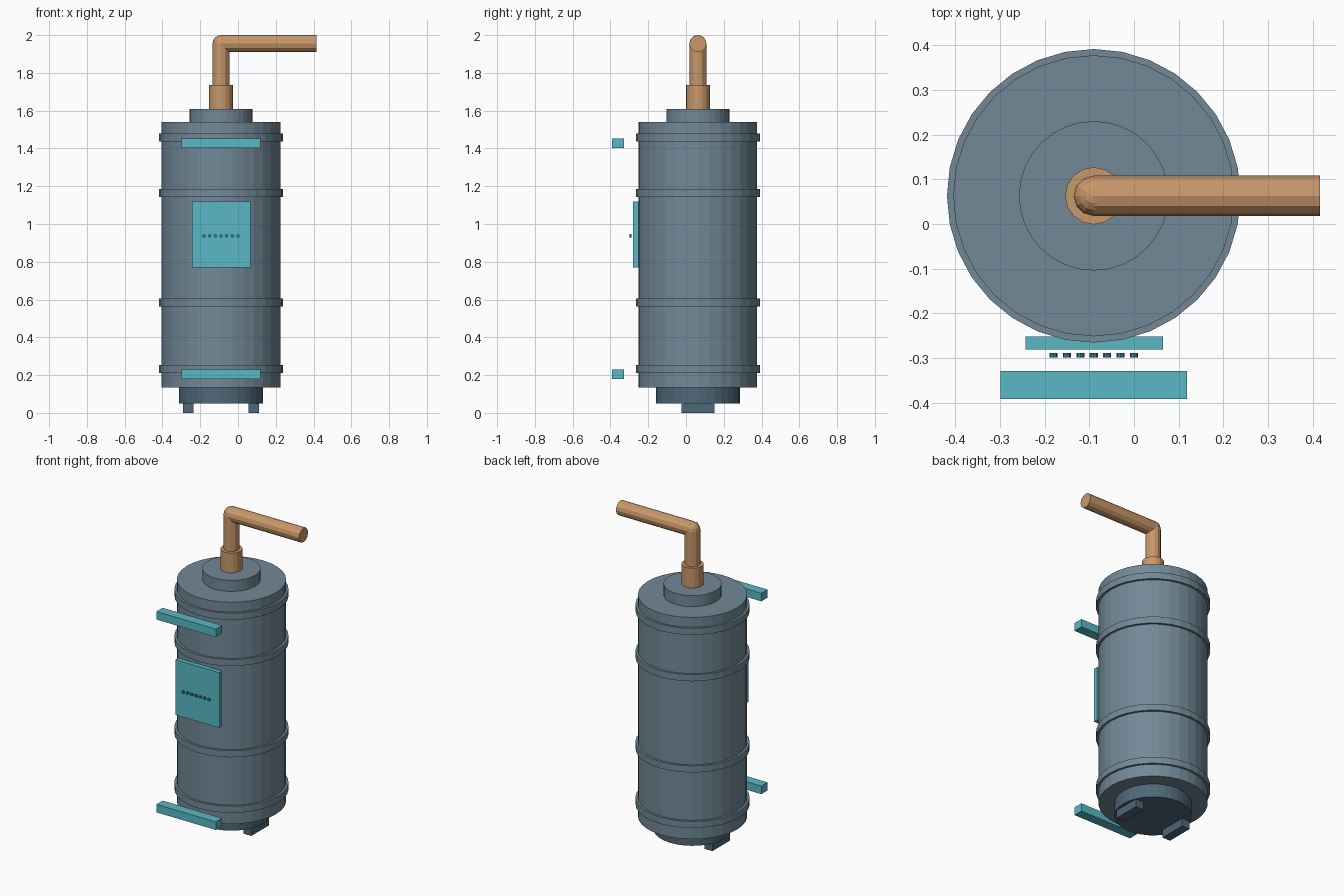
import bpy
import math

old = bpy.data.objects.get("Cube")
if old:
    bpy.data.objects.remove(old, do_unlink=True)

CX, CY = -0.09, 0.063   # axis of the tank


def material(name, rgb):
    linear = [((c / 255 + 0.055) / 1.055) ** 2.4 for c in rgb] + [1.0]
    mat = bpy.data.materials.new(name)
    mat.use_nodes = True
    mat.diffuse_color = linear
    mat.node_tree.nodes["Principled BSDF"].inputs["Base Color"].default_value = linear
    return mat


steel = material("steel grey", (114, 137, 151))
dark_steel = material("dark steel", (78, 104, 120))
copper = material("copper", (200, 152, 106))
teal = material("teal", (90, 184, 197))
dark_teal = material("dark teal", (58, 128, 138))


def finish(name, mat):
    obj = bpy.context.object
    obj.name = name
    obj.data.name = name
    obj.data.materials.append(mat)
    return obj


def cylinder(name, mat, radius, center, length, sides, rotation=(0, 0, 0)):
    bpy.ops.mesh.primitive_cylinder_add(vertices=sides, radius=radius, depth=length,
                                        location=center, rotation=rotation)
    return finish(name, mat)


def upright(name, mat, radius, z0, z1, sides=32):
    return cylinder(name, mat, radius, (CX, CY, (z0 + z1) / 2), z1 - z0, sides)


def box(name, mat, x, y, z):
    bpy.ops.mesh.primitive_cube_add(size=1, location=[sum(r) / 2 for r in (x, y, z)])
    bpy.context.object.scale = [r[1] - r[0] for r in (x, y, z)]
    bpy.ops.object.transform_apply(location=False, rotation=False, scale=True)
    return finish(name, mat)


# Tank body with its cap, base and reinforcing bands
upright("tank_body", steel, 0.314, 0.135, 1.54)
upright("tank_cap", steel, 0.167, 1.54, 1.61)
upright("tank_base", dark_steel, 0.222, 0.05, 0.135)
for i, z in enumerate((0.233, 0.585, 1.163, 1.457)):
    upright(f"band_{i + 1}", steel, 0.328, z - 0.021, z + 0.021)

# Feet under the base
for side, sign in (("left", 1), ("right", -1)):
    x = CX + sign * 0.173
    box(f"{side}_foot", dark_steel, (x - 0.028, x + 0.028),
        (CY - 0.088, CY + 0.088), (0, 0.055))

# Outlet pipe: collar, riser, round elbow and horizontal arm
PIPE_R, PIPE_Z, ARM_END = 0.045, 1.955, 0.416
upright("pipe_collar", copper, 0.064, 1.61, 1.735, 16)
upright("pipe_riser", copper, PIPE_R, 1.735, PIPE_Z, 12)
cylinder("pipe_arm", copper, PIPE_R, ((CX + ARM_END) / 2, CY, PIPE_Z),
         ARM_END - CX, 12, (0, math.pi / 2, 0))
bpy.ops.mesh.primitive_uv_sphere_add(segments=12, ring_count=8, radius=PIPE_R,
                                     location=(CX, CY, PIPE_Z))
finish("pipe_elbow", copper)

# Front panel with a row of studs
box("front_panel", teal, (-0.243, 0.065), (-0.28, -0.251), (0.77, 1.12))
for i in range(7):
    cylinder(f"stud_{i + 1}", dark_teal, 0.009, (CX + (i - 3) * 0.03, -0.293, 0.937),
             0.01, 8, (math.pi / 2, 0, 0))

# Mounting bars in front of the tank
for name, z in (("lower_bar", 0.18), ("upper_bar", 1.402)):
    box(name, teal, (-0.298, 0.118), (-0.391, -0.329), (z, z + 0.051))
